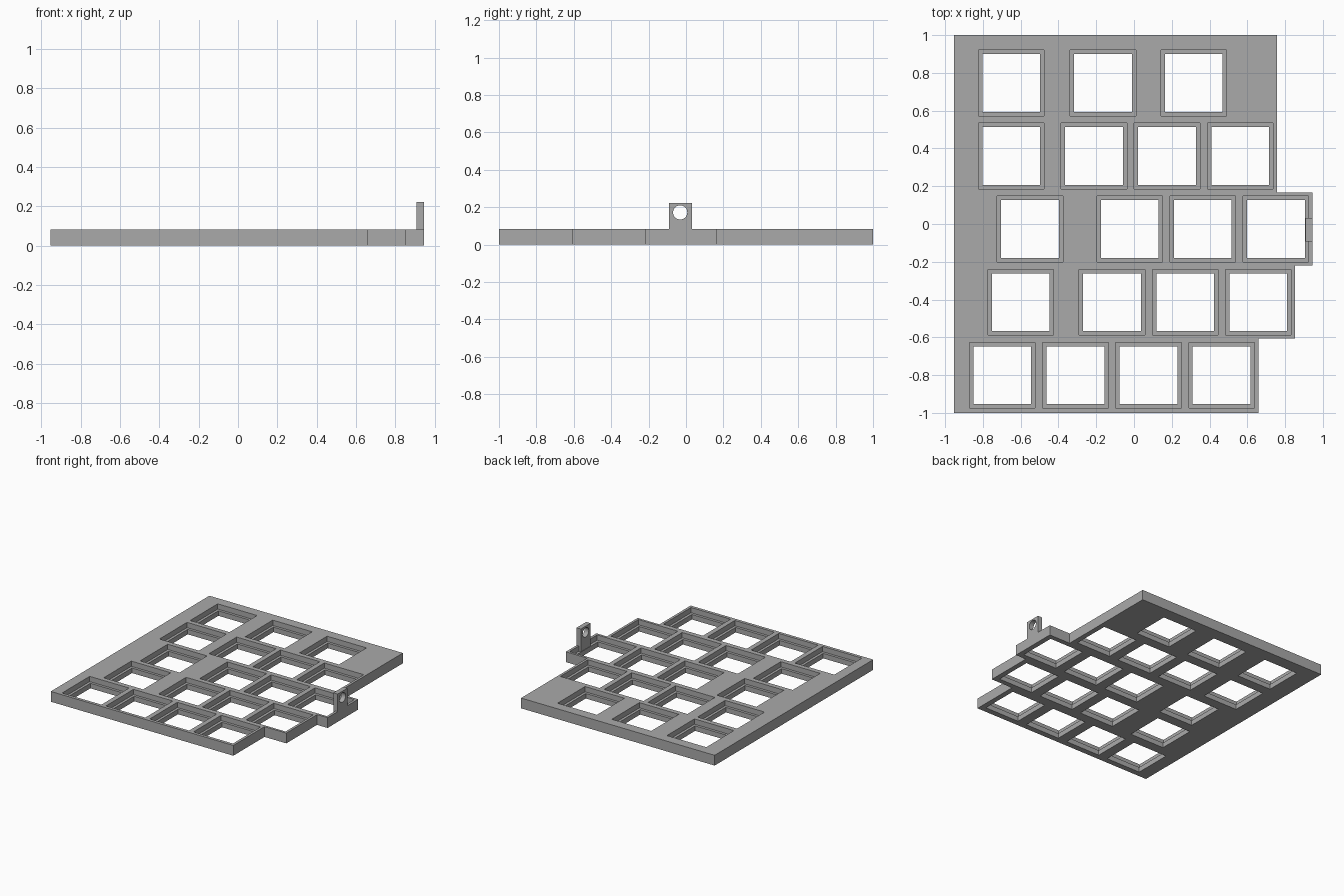
import bpy, bmesh
from mathutils import Matrix, Vector

cube = bpy.data.objects.get("Cube")
if cube:
    bpy.data.objects.remove(cube, do_unlink=True)

PITCH = 0.387       # spacing of one socket cell
THICK = 0.082       # plate thickness
LEDGE = 0.04        # height of the ledge inside each socket
POCKET, OPENING = 0.348, 0.306
LEFT = -0.953

# Socket centres: row height -> x positions, front row first
ROW_X = [
    [-0.697, -0.31, 0.077, 0.464],
    [-0.60, -0.116, 0.271, 0.658],
    [-0.55, -0.023, 0.364, 0.751],
    [-0.65, -0.212, 0.175, 0.562],
    [-0.65, -0.164, 0.316],
]
FRONT_Y = -2 * PITCH - 0.027
sockets = [(x, FRONT_Y + i * PITCH) for i, row in enumerate(ROW_X) for x in row]

grey = bpy.data.materials.new("plain grey")
grey.use_nodes = True
grey.diffuse_color = (0.4, 0.4, 0.4, 1)
grey.node_tree.nodes["Principled BSDF"].inputs["Base Color"].default_value = grey.diffuse_color


def add_object(name, bm):
    bmesh.ops.recalc_face_normals(bm, faces=bm.faces)
    mesh = bpy.data.meshes.new(name)
    bm.to_mesh(mesh)
    bm.free()
    mesh.materials.append(grey)
    obj = bpy.data.objects.new(name, mesh)
    bpy.context.collection.objects.link(obj)
    return obj


def add_box(bm, low, high):
    low, high = Vector(low), Vector(high)
    matrix = Matrix.Translation((low + high) / 2) @ Matrix.Diagonal((*(high - low), 1))
    bmesh.ops.create_cube(bm, size=1, matrix=matrix)


def socket_cutter(name, size, low, high):
    bm = bmesh.new()
    h = size / 2
    for x, y in sockets:
        add_box(bm, (x - h, y - h, low), (x + h, y + h, high))
    return add_object(name, bm)


def carve(obj, cutters):
    """Subtract the cutters, keep the result and drop the cutters."""
    for cutter in cutters:
        cutter.hide_render = True
        mod = obj.modifiers.new("cut", 'BOOLEAN')
        mod.operation, mod.solver, mod.object = 'DIFFERENCE', 'EXACT', cutter
    graph = bpy.context.evaluated_depsgraph_get()
    mesh = bpy.data.meshes.new_from_object(obj.evaluated_get(graph))
    obj.modifiers.clear()
    obj.data = mesh
    for cutter in cutters:
        bpy.data.objects.remove(cutter, do_unlink=True)


# Plate with a stepped left edge that follows the end of each row
bm = bmesh.new()
steps = [0.659, 0.852, 0.945, 0.756]
edges_y = [-1, -0.607, -0.22, 0.166, 1]
outline = [(LEFT, 1), (LEFT, -1)]
for i, x in enumerate(steps):
    outline += [(x, edges_y[i]), (x, edges_y[i + 1])]
face = bm.faces.new([bm.verts.new((x, y, 0)) for x, y in outline])
top = bmesh.ops.extrude_face_region(bm, geom=[face])["geom"]
bmesh.ops.translate(bm, vec=(0, 0, THICK),
                    verts=[v for v in top if isinstance(v, bmesh.types.BMVert)])
plate = add_object("socket_plate", bm)
carve(plate, [socket_cutter("pocket_cutter", POCKET, LEDGE, 0.2),
              socket_cutter("opening_cutter", OPENING, -0.1, 0.15)])

# Upright tab with a round hole on the left edge
bm = bmesh.new()
add_box(bm, (0.907, -0.092, LEDGE), (0.945, 0.031, 0.222))
tab = add_object("cable_tab", bm)
bm = bmesh.new()
bmesh.ops.create_cone(bm, cap_ends=True, segments=32, radius1=0.038, radius2=0.038, depth=0.3,
                      matrix=Matrix.Translation((0.926, -0.031, 0.172)) @ Matrix.Rotation(1.570796, 4, 'Y'))
carve(tab, [add_object("hole_cutter", bm)])

for obj in (plate, tab):
    bpy.ops.object.select_all(action='DESELECT')
    obj.select_set(True)
    bpy.context.view_layer.objects.active = obj
    bpy.ops.object.shade_smooth_by_angle()
